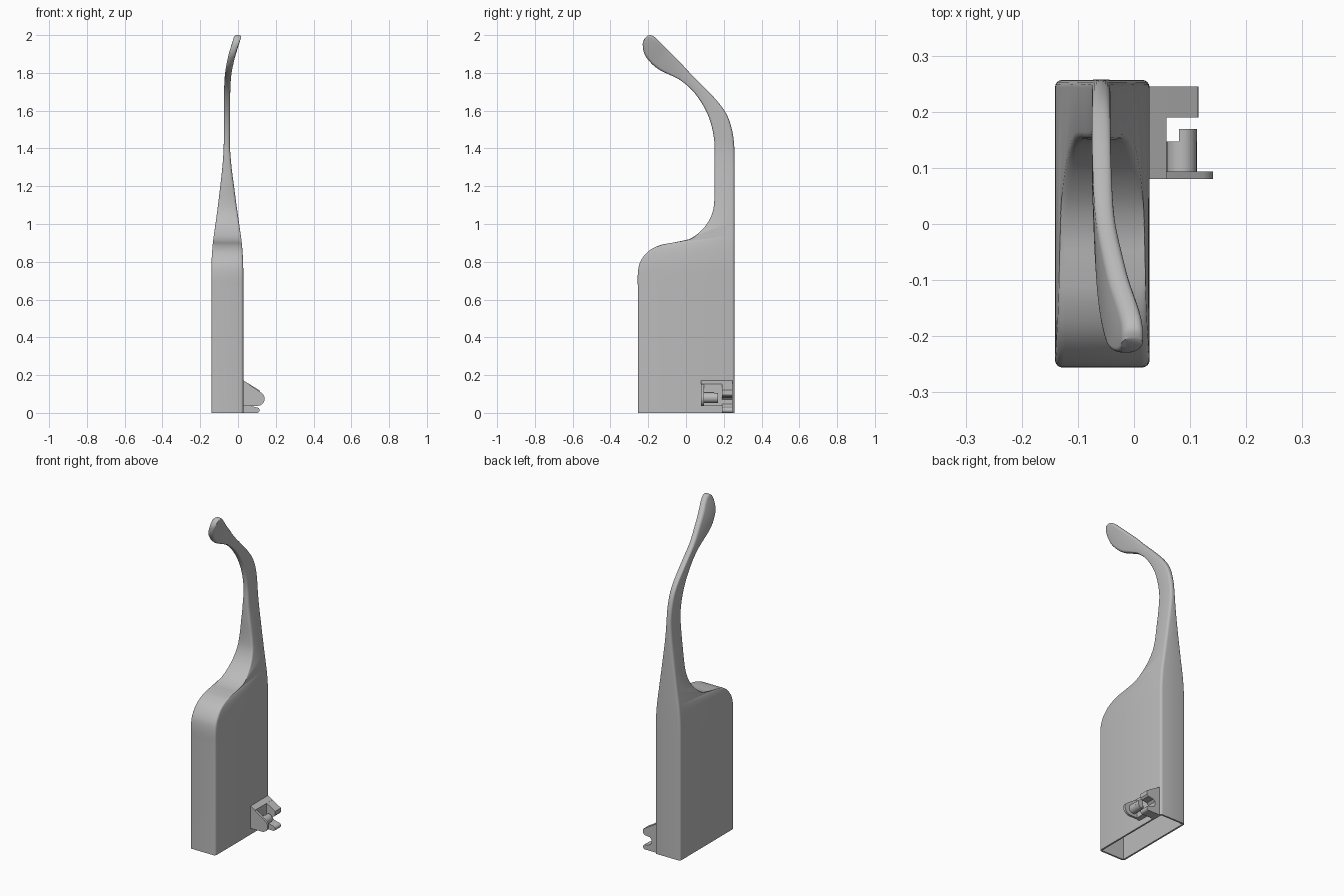
import bpy, bmesh, math
from mathutils import Vector

if "Cube" in bpy.data.objects:
    bpy.data.objects.remove(bpy.data.objects["Cube"])

grey = bpy.data.materials.new("plain grey")
grey.diffuse_color = (0.5, 0.5, 0.5, 1)
grey.use_nodes = True
grey.node_tree.nodes["Principled BSDF"].inputs["Base Color"].default_value = grey.diffuse_color


def finish(bm, name, angle=35):
    bmesh.ops.recalc_face_normals(bm, faces=bm.faces)
    me = bpy.data.meshes.new(name)
    bm.to_mesh(me)
    bm.free()
    ob = bpy.data.objects.new(name, me)
    bpy.context.collection.objects.link(ob)
    me.materials.append(grey)
    bpy.ops.object.select_all(action='DESELECT')
    ob.select_set(True)
    bpy.context.view_layer.objects.active = ob
    bpy.ops.object.shade_smooth_by_angle(angle=math.radians(angle))
    return ob


def catmull(rows, t):
    """Smooth interpolation through evenly weighted rows of numbers."""
    t = max(0, min(t, len(rows) - 1))
    i = min(int(t), len(rows) - 2)
    f = t - i
    p = [rows[max(0, min(len(rows) - 1, i + k))] for k in (-1, 0, 1, 2)]
    return [0.5 * (2 * b + (c - a) * f + (2 * a - 5 * b + 4 * c - d) * f * f
                   + (3 * b - a - 3 * c + d) * f ** 3) for a, b, c, d in zip(*p)]


# Left and right x limits at every 0.1 of height from z = 0.7
SIDES = [(-.141, .028), (-.140, .027), (-.133, .020), (-.119, .006), (-.106, -.008),
         (-.094, -.021), (-.083, -.034), (-.076, -.042), (-.075, -.042), (-.075, -.042),
         (-.074, -.041), (-.068, -.034), (-.049, -.012), (-.020, .018)]

# Cross-sections up the body and neck: front y, z and back y, z
STATIONS = [(-.255, .66, .257, .66), (-.255, .74, .257, .74), (-.242, .80, .257, .80),
            (-.200, .855, .257, .87), (-.140, .887, .257, .92), (-.080, .899, .257, .96),
            (-.015, .908, .257, .99), (.045, .935, .257, 1.02), (.105, .992, .257, 1.06),
            (.140, 1.06, .257, 1.10), (.150, 1.13, .257, 1.15), (.150, 1.23, .257, 1.23),
            (.150, 1.33, .257, 1.32), (.150, 1.435, .255, 1.42), (.131, 1.535, .243, 1.50),
            (.095, 1.62, .218, 1.575), (.040, 1.70, .170, 1.645), (-.025, 1.758, .095, 1.725),
            (-.080, 1.787, .025, 1.795), (-.130, 1.81, -.035, 1.86), (-.167, 1.835, -.080, 1.905),
            (-.195, 1.863, -.120, 1.945), (-.215, 1.89, -.150, 1.975), (-.226, 1.92, -.170, 1.992),
            (-.229, 1.955, -.188, 2.0), (-.222, 1.978, -.204, 1.997)]


def ring(bm, station, radius=.014, steps=4):
    """Rounded rectangle spanning from the front point to the back point."""
    front, back = Vector((0, *station[:2])), Vector((0, *station[2:]))
    depth = (back - front).length
    out = []
    for sx, sy, a0 in ((1, 1, 0), (-1, 1, 90), (-1, -1, 180), (1, -1, 270)):
        for k in range(steps + 1):
            a = math.radians(a0 + 90 * k / steps)
            r = min(radius, depth * .45)
            p = front.lerp(back, .5 + (sy * (depth / 2 - r) + r * math.sin(a)) / depth)
            lo, hi = catmull(SIDES, (p.z - .7) * 10)
            half = (hi - lo) / 2
            rx = min(radius, half * .9)
            p.x = (lo + hi) / 2 + sx * (half - rx) + rx * math.cos(a)
            out.append(bm.verts.new(p))
    return out


def bridge(bm, a, b):
    for i in range(len(a)):
        j = (i + 1) % len(a)
        bm.faces.new((a[i], a[j], b[j], b[i]))


# Body and curved neck: one loft with an open, hollow base
bm = bmesh.new()
rings = [ring(bm, (-.255, 0, .257, 0))]
SUB = 4
for n in range((len(STATIONS) - 1) * SUB + 1):
    rings.append(ring(bm, catmull(STATIONS, n / SUB)))
for a, b in zip(rings, rings[1:]):
    bridge(bm, a, b)
bm.faces.new(rings[-1])
inner = []
for z in (0, .72):
    inner.append([bm.verts.new((x, y, z)) for x, y in
                  ((.018, .247), (-.131, .247), (-.131, -.245), (.018, -.245))])
bridge(bm, *inner)
bm.faces.new(inner[1])
# bottom rim between outer rounded ring and inner rectangle
n = len(rings[0]) // 4
for c in range(4):
    group = rings[0][c * n:(c + 1) * n]
    for p, q in zip(group, group[1:]):
        bm.faces.new((p, q, inner[0][c]))
    d = (c + 1) % 4
    bm.faces.new((group[-1], rings[0][d * n], inner[0][d], inner[0][c]))
finish(bm, "hollow_body_and_neck", 40)


def prism(name, outline, y0, y1):
    """Extrude an xz outline along y."""
    bm = bmesh.new()
    f = bm.faces.new([bm.verts.new((x, y0, z)) for x, z in outline])
    new = bmesh.ops.extrude_face_region(bm, geom=[f])['geom']
    bmesh.ops.translate(bm, vec=(0, y1 - y0, 0),
                        verts=[v for v in new if isinstance(v, bmesh.types.BMVert)])
    return finish(bm, name)


def arc(cx, cz, r, a0, a1, steps=8):
    return [(cx + r * math.cos(math.radians(a0 + (a1 - a0) * k / steps)),
             cz + r * math.sin(math.radians(a0 + (a1 - a0) * k / steps))) for k in range(steps + 1)]


# Side clip: mounting plate, rounded cheek, pin and forked hook
prism("clip_mount", [(.024, .174), (.058, .154), (.058, .037), (.024, .037)], .08, .245)
prism("clip_cheek", [(.024, .037)] + arc(.103, .075, .038, -90, 58) + [(.024, .174)], .08, .094)
prism("clip_pin", arc(.085, .08, .027, 0, 345, 23), .094, .147)
prism("clip_pin_step", [(.08, .054)] + arc(.085, .08, .027, -80, 80) + [(.08, .106)], .147, .169)
prism("clip_hook", [(.024, 0)] + arc(.101, .014, .014, -90, 90)
      + [(.07, .036), (.058, .048), (.058, .07), (.07, .082), (.105, .086), (.114, .096),
         (.114, .12), (.024, .174)], .19, .245)
